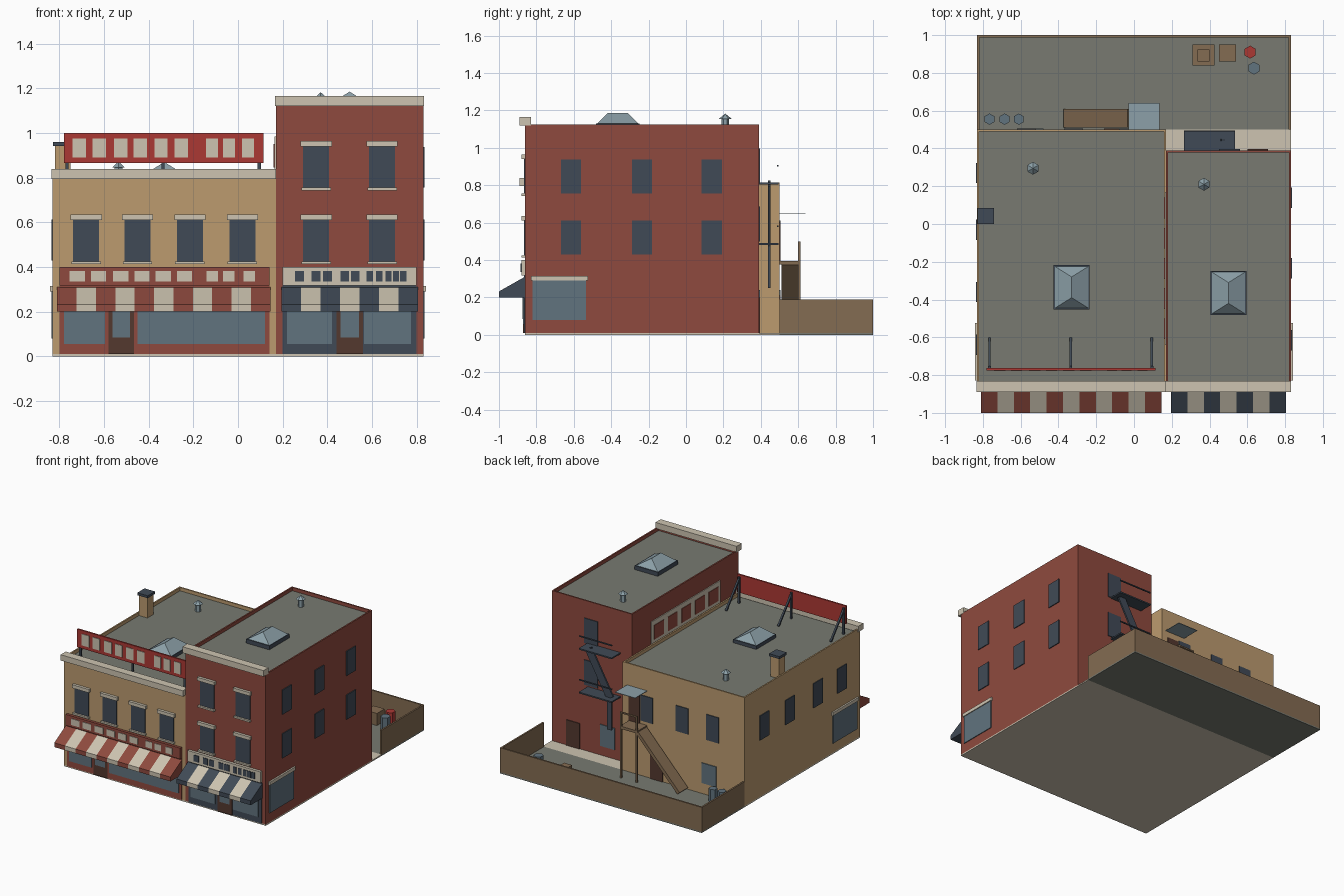
import bpy, bmesh, math
from mathutils import Vector, Matrix

if "Cube" in bpy.data.objects:
    bpy.data.objects.remove(bpy.data.objects["Cube"])

def lin(c):
    c = c / 255
    return c / 12.92 if c <= 0.04045 else ((c + 0.055) / 1.055) ** 2.4

COLOURS = {'tan': (188, 155, 111), 'brick': (143, 74, 62), 'cream': (205, 196, 177),
           'navy': (64, 74, 86), 'sign_red': (171, 56, 52), 'glass': (97, 115, 126),
           'door_brown': (84, 56, 47), 'roof_grey': (120, 122, 113),
           'wood_brown': (132, 108, 82), 'pale_metal': (140, 160, 168)}
MATS = {}
for n, c in COLOURS.items():
    MATS[n] = bpy.data.materials.new(n)
    MATS[n].diffuse_color = (*map(lin, c), 1)

def finish(name, bm, mats):
    bmesh.ops.recalc_face_normals(bm, faces=bm.faces)
    me = bpy.data.meshes.new(name)
    bm.to_mesh(me)
    bm.free()
    for m in mats:
        me.materials.append(MATS[m])
    ob = bpy.data.objects.new(name, me)
    bpy.context.collection.objects.link(ob)
    return ob

def add_box(bm, b, idx=0):
    x0, x1, y0, y1, z0, z1 = b
    mtx = Matrix.Translation(((x0 + x1) / 2, (y0 + y1) / 2, (z0 + z1) / 2)) @ Matrix.Diagonal((x1 - x0, y1 - y0, z1 - z0, 1))
    for v in bmesh.ops.create_cube(bm, size=1, matrix=mtx)['verts']:
        for f in v.link_faces:
            f.material_index = idx

def boxes(name, mat, *items):
    bm = bmesh.new()
    for b in items:
        add_box(bm, b)
    return finish(name, bm, [mat])

def beams(name, mat, items):
    # square bars between pairs of points: (start, end, width, depth)
    bm = bmesh.new()
    for p, q, w, d in items:
        p, q = Vector(p), Vector(q)
        rot = (q - p).to_track_quat('Z', 'Y').to_matrix().to_4x4()
        mtx = Matrix.Translation((p + q) / 2) @ rot @ Matrix.Diagonal((w, d, (q - p).length, 1))
        bmesh.ops.create_cube(bm, size=1, matrix=mtx)
    return finish(name, bm, [mat])

def on_wall(side, at, u0, u1, z0, z1, t=0.006):
    # box of thickness t standing proud of a wall
    return {'front': (u0, u1, at - t, at, z0, z1), 'back': (u0, u1, at, at + t, z0, z1),
            'left': (at - t, at, u0, u1, z0, z1), 'right': (at, at + t, u0, u1, z0, z1)}[side]

def building(name, mat, x0, x1, y0, y1, h):
    # block with a sunken roof behind a thin parapet
    bm = bmesh.new()
    add_box(bm, (x0, x1, y0, y1, 0.01, h))
    top = max(bm.faces, key=lambda f: f.calc_center_median().z)
    bmesh.ops.inset_region(bm, faces=[top], thickness=0.015)
    ring = bmesh.ops.extrude_discrete_faces(bm, faces=[top])['faces'][0]
    for v in ring.verts:
        v.co.z -= 0.025
    ring.material_index = 1
    finish(name, bm, [mat, 'roof_grey'])

# ground and buildings
boxes('pavement_slab', 'cream', (-0.83, 0.83, -0.86, 0.5, 0, 0.01))
boxes('yard_floor', 'roof_grey', (-0.83, 0.83, 0.5, 1, 0, 0.01))
boxes('yard_fence', 'wood_brown', (-0.83, 0.83, 0.988, 1, 0.01, 0.19),
      (-0.83, -0.818, 0.5, 0.988, 0.01, 0.19), (0.818, 0.83, 0.5, 0.988, 0.01, 0.19))
building('low_building', 'tan', -0.83, 0.17, -0.86, 0.5, 0.815)
building('tall_building', 'brick', 0.17, 0.83, -0.86, 0.39, 1.125)
boxes('low_cornice', 'cream', (-0.835, 0.17, -0.89, -0.83, 0.795, 0.838))
boxes('tall_cornice', 'cream', (0.165, 0.832, -0.89, -0.83, 1.12, 1.165))

# upper windows, lintels and sills
F = -0.86
front = [(x, 0.425) for x in (-0.68, -0.45, -0.215, 0.02)] + [(x, z) for x in (0.35, 0.645) for z in (0.425, 0.755)]
boxes('front_windows', 'navy', *[on_wall('front', F, x - .058, x + .058, z, z + .185) for x, z in front])
boxes('front_lintels', 'cream', *[on_wall('front', F, x - .07, x + .07, z + .185, z + .21, .02) for x, z in front])
boxes('front_sills', 'cream', *[on_wall('front', F, x - .066, x + .066, z - .012, z, .02) for x, z in front])
boxes('right_windows', 'navy', *[on_wall('right', 0.83, y - .054, y + .054, z, z + .182)
                                 for y in (-0.615, -0.235, 0.138) for z in (0.43, 0.755)])
boxes('left_windows', 'navy', *[on_wall('left', -0.83, y - .054, y + .054, .43, .612) for y in (0.27, -0.03, -0.36, -0.64)])
boxes('back_windows', 'navy', *[on_wall('back', 0.5, x - .05, x + .05, .42, .61) for x in (-0.57, -0.32, -0.03)],
      *[on_wall('back', 0.39, .45, .56, z, z + .185) for z in (.5, .81)])
boxes('back_glass', 'glass', on_wall('back', 0.5, -0.6, -0.48, .09, .24), on_wall('back', 0.39, .31, .43, .08, .24))
boxes('back_doors', 'door_brown', on_wall('back', 0.5, -0.16, -0.06, .01, .21),
      on_wall('back', 0.39, .6, .71, .01, .2), on_wall('back', 0.5, .03, .12, .395, .6))
for side, at in (('left', -0.83), ('right', 0.83)):
    boxes(side + '_shop_window', 'glass', on_wall(side, at, -0.82, -0.535, .08, .29))
    boxes(side + '_shop_lintel', 'cream', on_wall(side, at, -0.828, -0.525, .29, .315, .012))

# shopfronts: panel, glass, door, sign band and blank sign blocks
def shopfront(name, x0, x1, panel, panes, door, band, block_mat, blocks):
    boxes(name + '_panel', panel, on_wall('front', F, x0, x1, .01, .32))
    boxes(name + '_glass', 'glass', *[on_wall('front', F - .006, a, b, .055, .28, .005) for a, b in panes])
    boxes(name + '_door', 'door_brown', on_wall('front', F - .006, *door, .01, .28, .005))
    boxes(name + '_door_glass', 'glass', on_wall('front', F - .011, door[0] + .018, door[1] - .018, .085, .26, .003))
    boxes(name + '_sign_band', band, on_wall('front', F, x0, x1, .318, .4, .02))
    boxes(name + '_sign_blocks', block_mat, *[on_wall('front', F - .02, a, b, .335, .382, .004) for a, b in blocks])

shopfront('low_shop', -0.80, 0.14, 'brick', [(-0.78, -0.595), (-0.45, 0.12)], (-0.58, -0.465), 'brick', 'cream',
          [(c - .034, c + .034) for c in (-.72, -.625, -.525, -.43, -.335, -.24)] + [(c - .026, c + .026) for c in (-.115, -.042, .05)])
shopfront('tall_shop', 0.2, 0.8, 'navy', [(0.22, 0.42), (0.565, 0.775)], (0.44, 0.56), 'cream', 'navy',
          [(c - .02, c + .02) for c in (.275, .35, .4, .478, .525)] + [(c - .014, c + .014) for c in (.59, .632, .674, .708, .74)])

# striped awnings
def awning(name, x0, x1, n, mat):
    bm = bmesh.new()
    prof = [(-0.862, .2), (-1.0, .2), (-1.0, .232), (-0.862, .31)]
    w = (x1 - x0) / n
    for i in range(n):
        a, b = [[bm.verts.new((x0 + w * k, y, z)) for y, z in prof] for k in (i, i + 1)]
        faces = [bm.faces.new([a[j], a[(j + 1) % 4], b[(j + 1) % 4], b[j]]) for j in range(4)]
        if i == 0:
            faces.append(bm.faces.new(a))
        if i == n - 1:
            faces.append(bm.faces.new(b))
        for f in faces:
            f.material_index = i % 2
    bmesh.ops.remove_doubles(bm, verts=bm.verts, dist=1e-5)
    finish(name, bm, [mat, 'cream'])

awning('low_awning', -0.81, 0.145, 11, 'brick')
awning('tall_awning', 0.195, 0.805, 7, 'navy')

# rooftop sign with blank blocks, posts and braces
boxes('roof_sign_board', 'sign_red', (-0.78, 0.115, -0.775, -0.763, .865, 1.0))
boxes('roof_sign_blocks', 'cream', *[on_wall('front', -0.775, c - .03, c + .03, .89, .975, .004)
      for c in (-.71, -.622, -.525, -.437, -.345, -.255)], *[on_wall('front', -0.775, c - .027, c + .027, .89, .975, .004)
      for c in (-.117, -.04, .045)])
beams('roof_sign_frame', 'navy', [b for x in (-0.765, -0.335, 0.095) for b in (
      ((x, -0.757, .79), (x, -0.757, .985), .014, .012), ((x, -0.757, .97), (x, -0.605, .79), .013, .013))])

# painted panel on the side wall above the low roof
boxes('wall_panel', 'cream', on_wall('left', 0.17, -0.64, 0.17, .82, .985))
boxes('wall_panel_blocks', 'brick', *[on_wall('left', 0.164, c - .055, c + .055, .845, .95, .004)
      for c in (.085, -.075, -.235, -.395, -.555)])

# hipped skylights on dark kerbs, and six-sided roof vents
def skylight(name, cx, cy, z):
    boxes(name + '_kerb', 'navy', (cx - .095, cx + .095, cy - .117, cy + .117, z, z + .03))
    bm = bmesh.new()
    base = [bm.verts.new((cx + sx * .088, cy + sy * .11, z + .03)) for sx, sy in ((-1, -1), (1, -1), (1, 1), (-1, 1))]
    a, b = [bm.verts.new((cx, cy + s * .055, z + .085)) for s in (-1, 1)]
    c, d, e, f = base
    for vs in ((c, d, a), (d, e, b, a), (e, f, b), (f, c, a, b), (f, e, d, c)):
        bm.faces.new(vs)
    finish(name + '_glass', bm, ['pale_metal'])

skylight('low_skylight', -0.33, -0.335, .785)
skylight('tall_skylight', 0.5, -0.365, 1.1)

def hexes(name, mat, *items):
    bm = bmesh.new()
    for x, y, z0, z1, r0, r1 in items:
        bmesh.ops.create_cone(bm, cap_ends=True, segments=6, radius1=r0, radius2=r1, depth=z1 - z0,
                              matrix=Matrix.Translation((x, y, (z0 + z1) / 2)))
    finish(name, bm, [mat])

for n, x, y, z in (('low_vent', -0.535, 0.295, .79), ('tall_vent', 0.37, 0.21, 1.1)):
    hexes(n, 'pale_metal', (x, y, z, z + .06, .02, .02), (x, y, z + .055, z + .082, .034, 0.001))

# chimney
boxes('chimney', 'tan', (-0.82, -0.75, 0.008, 0.077, .79, .945))
boxes('chimney_cap', 'navy', (-0.828, -0.742, 0, 0.085, .942, .96))

# fire escape
boxes('fire_escape_platforms', 'navy', *[(.265, .535, .39, .495, z, z + .01) for z in (.48, .805)])
beams('fire_escape_rails', 'navy', [b for z in (.49, .815) for b in (
      ((.265, .49, z + .09), (.535, .49, z + .09), .008, .008),)])
beams('fire_escape_stair', 'navy', [((.49, .445, .81), (.31, .445, .488), .012, .06)])
beams('fire_escape_ladder', 'navy', [((.315, .445, .48), (.315, .445, .25), .035, .012)])

# back stair with landing, posts and hood
boxes('stair_landing', 'wood_brown', (-.03, .115, .5, .612, .375, .395))
beams('stair_flight', 'wood_brown', [((-.365, .56, .02), (-.025, .56, .38), .1, .025)])
bpy.data.objects['stair_flight'].data.transform(Matrix.Identity(4))
beams('landing_posts', 'wood_brown', [((x, .606, .01), (x, .606, .5), .012, .012) for x in (-.02, .108)]
      + [((-.02, .606, .495), (.108, .606, .495), .01, .01)])
boxes('landing_hood', 'pale_metal', (-.03, .135, .5, .64, .648, .652))

# yard clutter
boxes('crates', 'wood_brown', (.31, .425, .84, .95, .01, .09), (.335, .4, .86, .925, .09, .14), (.45, .54, .86, .95, .01, .1))
hexes('red_barrel', 'sign_red', (.615, .91, .01, .12, .034, .034))
hexes('blue_barrel', 'glass', (.635, .825, .01, .12, .034, .034))
hexes('dustbins', 'glass', *[(x, .555, .01, .105, .03, .03) for x in (-.765, -.685, -.61)])

for m in bpy.data.materials:
    if m.users and not m.is_grease_pencil:
        m.use_nodes = True
        m.node_tree.nodes["Principled BSDF"].inputs["Base Color"].default_value = m.diffuse_color
